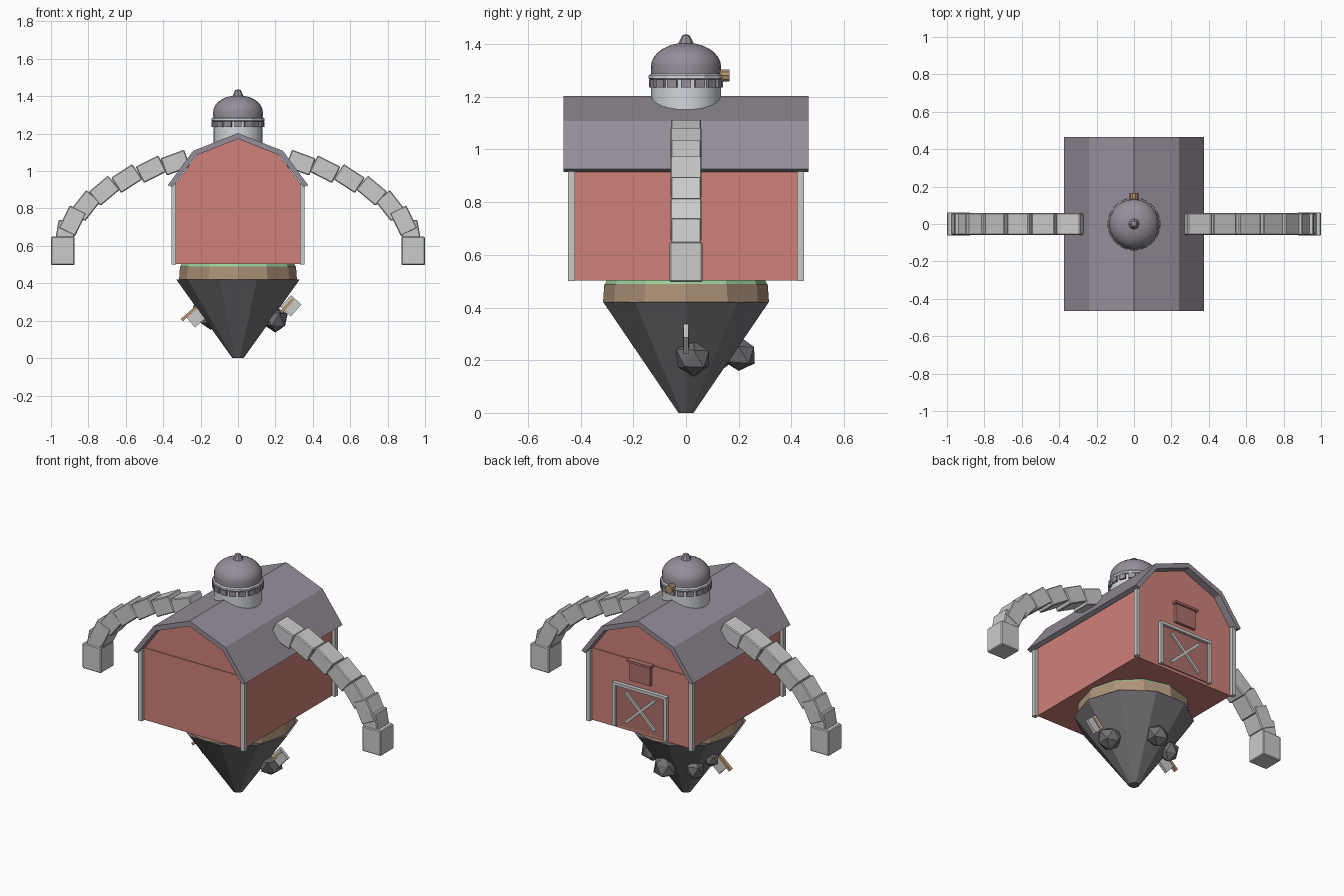
import bpy, bmesh, random
from math import radians, sin, cos, pi
from mathutils import Matrix, Vector, Euler

if "Cube" in bpy.data.objects:
    bpy.data.objects.remove(bpy.data.objects["Cube"])

random.seed(4)

def mat(name, c):
    m = bpy.data.materials.new(name)
    m.diffuse_color = (*c, 1)
    m.use_nodes = True
    m.node_tree.nodes["Principled BSDF"].inputs["Base Color"].default_value = m.diffuse_color
    return m

RED = mat("barn_red", (0.62, 0.22, 0.19))
ROOF = mat("roof_purple", (0.30, 0.27, 0.32))
ROCK = mat("dark_rock", (0.17, 0.16, 0.17))
DIRT = mat("dirt", (0.42, 0.29, 0.19))
GRASS = mat("grass", (0.32, 0.62, 0.32))
WOOD = mat("wood", (0.45, 0.29, 0.15))
DOOR = mat("door_red", (0.42, 0.16, 0.15))
SILO = mat("silo_pale", (0.65, 0.68, 0.72))

def finish(name, bm, m=None, bevel=0):
    bmesh.ops.recalc_face_normals(bm, faces=bm.faces)
    me = bpy.data.meshes.new(name)
    bm.to_mesh(me)
    bm.free()
    ob = bpy.data.objects.new(name, me)
    bpy.context.collection.objects.link(ob)
    if m:
        me.materials.append(m)
    if bevel:
        b = ob.modifiers.new("bevel", 'BEVEL')
        b.width, b.segments = bevel, 1
    return ob

def box(name, loc, size, m=None, rot=(0, 0, 0), bevel=0):
    bm = bmesh.new()
    mx = Matrix.LocRotScale(Vector(loc), Euler(rot), Vector(size))
    bmesh.ops.create_cube(bm, size=1, matrix=mx)
    return finish(name, bm, m, bevel)

def prism(name, pts, y0, y1, m):
    # extrude an xz outline along y
    bm = bmesh.new()
    f = bm.faces.new([bm.verts.new((x, y0, z)) for x, z in pts])
    r = bmesh.ops.extrude_face_region(bm, geom=[f])
    vs = [v for v in r['geom'] if isinstance(v, bmesh.types.BMVert)]
    bmesh.ops.translate(bm, verts=vs, vec=(0, y1 - y0, 0))
    return finish(name, bm, m)

def lathe(name, prof, n, m=None, smooth=False, off=0):
    # revolve (radius, z) pairs into n-sided capped rings
    bm = bmesh.new()
    rings = [[bm.verts.new((r * cos(2 * pi * i / n + off), r * sin(2 * pi * i / n + off), z))
              for i in range(n)] for r, z in prof]
    for a, b in zip(rings, rings[1:]):
        for i in range(n):
            j = (i + 1) % n
            bm.faces.new((a[i], a[j], b[j], b[i]))
    bm.faces.new(rings[0])
    bm.faces.new(rings[-1])
    for f in bm.faces:
        f.smooth = smooth and len(f.verts) == 4
    ob = finish(name, bm, m)
    if smooth:
        bpy.context.view_layer.objects.active = ob
        ob.select_set(True)
        bpy.ops.object.shade_smooth_by_angle(angle=radians(35))
        ob.select_set(False)
    return ob

# Floating ground: rock cone, dirt band, grass
lathe("rock_cone", [(0.03, 0), (0.33, 0.42)], 10, ROCK)
lathe("dirt_band", [(0.315, 0.42), (0.31, 0.49)], 12, DIRT)
lathe("grass_top", [(0.31, 0.485), (0.30, 0.505)], 12, GRASS)

# Barn body, gable block and gambrel roof
box("barn_walls", (0, 0, 0.72), (0.67, 0.85, 0.435), RED)
prism("gable", [(-0.335, 0.93), (0.335, 0.93), (0.22, 1.085), (0, 1.175), (-0.22, 1.085)],
      -0.42, 0.42, RED)
prism("roof", [(-0.375, 0.925), (-0.24, 1.108), (0, 1.203), (0.24, 1.108), (0.375, 0.925),
               (0.35, 0.915), (0.225, 1.083), (0, 1.172), (-0.225, 1.083), (-0.35, 0.915)],
      -0.465, 0.465, ROOF)
for sx in (-1, 1):
    for sy in (-1, 1):
        box("corner_post", (sx * 0.343, sy * 0.434, 0.715), (0.024, 0.026, 0.43))

# Back door with frame and cross, loft hatch above
box("back_door", (0, 0.425, 0.645), (0.34, 0.012, 0.25), DOOR)
for sx in (-1, 1):
    box("door_post", (sx * 0.172, 0.434, 0.645), (0.018, 0.026, 0.26))
    box("door_cross", (0, 0.433, 0.645), (0.017, 0.016, 0.27), None, (0, sx * radians(47), 0))
box("door_lintel", (0, 0.434, 0.772), (0.362, 0.028, 0.018))
box("loft_hatch", (0, 0.43, 0.875), (0.14, 0.025, 0.115), DOOR)
box("hatch_bar", (0, 0.436, 0.936), (0.16, 0.035, 0.014), DOOR)

# Silo tower with ring of blocks, dome, finial and knob
lathe("silo", [(0.132, 1.08), (0.132, 1.28)], 24, SILO, True)
for i in range(16):
    a = 2 * pi * i / 16
    box("ring_block", (0.131 * cos(a), 0.131 * sin(a), 1.251), (0.02, 0.038, 0.03), ROOF, (0, 0, a))
lathe("silo_ring", [(0.138, 1.266), (0.142, 1.27), (0.142, 1.28), (0.136, 1.287)], 12, SILO)
lathe("dome", [(0.132, 1.285), (0.133, 1.315)] +
      [(0.133 * cos(t), 1.315 + 0.09 * sin(t)) for t in [radians(a) for a in range(12, 85, 12)]],
      24, ROOF, True)
lathe("finial", [(0.033, 1.395), (0.025, 1.41), (0.015, 1.432), (0.006, 1.436)], 8, ROOF)
knob = lathe("knob", [(0.024, 0), (0.024, 0.04)], 10, WOOD)
knob.location, knob.rotation_euler = (0, 0.125, 1.28), (radians(-90), 0, 0)

# Stone arms: (x, z, tilt) per block, mirrored
ARM = [(0.335, 1.045, 20), (0.465, 1.01, 27), (0.595, 0.96, 33), (0.715, 0.895, 40),
       (0.815, 0.815, 52), (0.885, 0.735, 64), (0.922, 0.665, 80)]
for sx, side in ((-1, "left"), (1, "right")):
    for i, (x, z, t) in enumerate(ARM):
        box(side + "_arm_block", (sx * x, 0, z), (0.135, 0.115 + 0.004 * (i % 2), 0.098),
            None, (0, sx * radians(t), 0), 0.005)
    box(side + "_hand", (sx * 0.937, 0, 0.573), (0.125, 0.125, 0.152), None, (0, 0, 0), 0.005)

# Loose rocks on the cone
for x, y, z, r in ((0.2, 0.03, 0.205, 0.075), (0, 0.2, 0.22, 0.068),
                   (-0.145, 0.12, 0.215, 0.06), (-0.2, 0.05, 0.27, 0.05)):
    bm = bmesh.new()
    bmesh.ops.create_icosphere(bm, subdivisions=1, radius=r)
    for v in bm.verts:
        v.co *= random.uniform(0.85, 1.1)
    bmesh.ops.translate(bm, verts=bm.verts, vec=(x, y, z))
    finish("loose_rock", bm, ROCK)

# Pale signs on wooden sticks poking from the cone
for x, z, bx, bz, ang in ((0.283, 0.28, 0.255, 0.272, -48), (-0.222, 0.22, -0.255, 0.243, -41)):
    box("sign_plate", (x, 0, z), (0.085, 0.018, 0.075), None, (0, radians(ang), 0))
    box("sign_stick", (bx, 0, bz), (0.12, 0.022, 0.016), WOOD, (0, radians(ang), 0))
